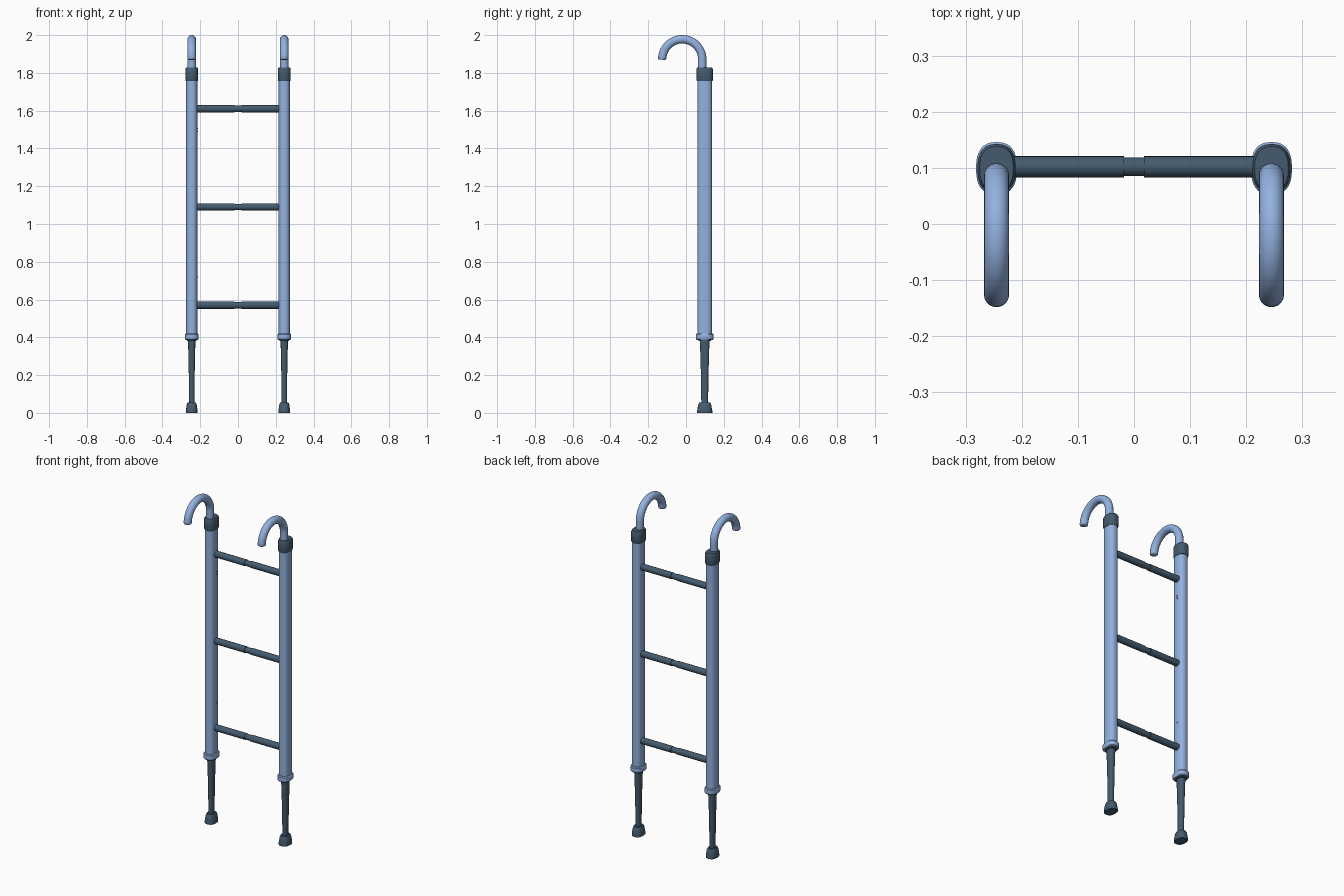
import bpy, bmesh, math
from mathutils import Vector, Matrix

if "Cube" in bpy.data.objects:
    bpy.data.objects.remove(bpy.data.objects["Cube"])

POST_X, POST_Y = 0.245, 0.099


def material(name, rgb):
    m = bpy.data.materials.new(name)
    m.diffuse_color = (*rgb, 1)
    m.use_nodes = True
    m.node_tree.nodes["Principled BSDF"].inputs["Base Color"].default_value = m.diffuse_color
    return m


LIGHT = material("light blue", (0.29, 0.44, 0.74))
DARK = material("dark slate", (0.058, 0.105, 0.155))


def finish(name, bm, mat):
    bmesh.ops.recalc_face_normals(bm, faces=bm.faces)
    me = bpy.data.meshes.new(name)
    bm.to_mesh(me)
    bm.free()
    me.materials.append(mat)
    ob = bpy.data.objects.new(name, me)
    bpy.context.collection.objects.link(ob)
    bpy.ops.object.select_all(action='DESELECT')
    ob.select_set(True)
    bpy.context.view_layer.objects.active = ob
    bpy.ops.object.shade_smooth_by_angle(angle=math.radians(35))
    return ob


def skin(name, rings, mat):
    """Skin a list of point rings and cap both ends."""
    bm = bmesh.new()
    vs = [[bm.verts.new(p) for p in r] for r in rings]
    n = len(vs[0])
    for a, b in zip(vs, vs[1:]):
        for i in range(n):
            j = (i + 1) % n
            bm.faces.new((a[i], a[j], b[j], b[i]))
    bm.faces.new(vs[0])
    bm.faces.new(vs[-1])
    return finish(name, bm, mat)


def oval(x, z, rx, ry, power, n=32):
    """Rounded oval ring around a post axis."""
    ring = []
    for i in range(n):
        t = 2 * math.pi * i / n
        c, s = math.cos(t), math.sin(t)
        ring.append((x + rx * math.copysign(abs(c) ** (2 / power), c),
                     POST_Y + ry * math.copysign(abs(s) ** (2 / power), s), z))
    return ring


def stack(name, x, profile, mat, power=2.5):
    return skin(name, [oval(x, z, rx, ry, power) for z, rx, ry in profile], mat)


def rod(name, y, z, profile, mat, n=20):
    """Round rod along x with (x, radius) profile."""
    return skin(name, [[(x, y + r * math.cos(2 * math.pi * i / n),
                         z + r * math.sin(2 * math.pi * i / n)) for i in range(n)]
                       for x, r in profile], mat)


def hook(name, x):
    """Tube rising from the cap and bending forward over the top."""
    cy, cz, R, n = -0.02, 1.872, 0.106, 18
    path = [(cy + R, 1.80, 0, 0.0225)]
    for k in range(29):
        a = math.radians(178) * k / 28
        path.append((cy + R * math.cos(a), cz + R * math.sin(a), a, 0.0225))
    # rounded tip
    a = math.radians(178)
    y, z = path[-1][:2]
    path.append((y, z - 0.003, a, 0.021))
    path.append((y, z - 0.006, a, 0.016))
    rings = []
    for y, z, a, r in path:
        rings.append([(x + r * math.cos(t), y + r * math.sin(t) * math.cos(a),
                       z + r * math.sin(t) * math.sin(a))
                      for t in (2 * math.pi * i / n for i in range(n))])
    return skin(name, rings, LIGHT)


for side, s in (("left", -1), ("right", 1)):
    x = s * POST_X
    # foot with flared sole
    stack(side + "_foot", x, [(0, .031, .040), (.012, .031, .040), (.046, .026, .034),
                              (.055, .022, .029)], DARK)
    # tapered lower leg
    stack(side + "_leg", x, [(.05, .014, .018), (.20, .0155, .020), (.34, .0185, .024),
                             (.38, .020, .026), (.381, .026, .034), (.395, .026, .034)], DARK)
    # collar under the post
    stack(side + "_collar", x, [(.386, .033, .043), (.391, .0365, .047), (.415, .0365, .047),
                                (.42, .033, .043)], LIGHT)
    # main post
    stack(side + "_post", x, [(.40, .030, .0385), (1.78, .030, .0385)], LIGHT)
    # cap on the post
    stack(side + "_cap", x, [(1.757, .032, .041), (1.763, .034, .0435), (1.82, .034, .0435),
                             (1.829, .030, .039)], DARK)
    hook(side + "_hook", x)

# rungs with a narrow waist
for i, z in enumerate((0.57, 1.09, 1.61)):
    h = 0.225
    rod(f"rung_{i + 1}", 0.102, z, [(-h, .019), (-.018, .019), (-.0175, .0165), (.0175, .0165),
                                    (.018, .019), (h, .019)], DARK)

# tiny pins on the inner side of the left post
for i, z in enumerate((0.72, 1.49, 1.505)):
    rod(f"pin_{i + 1}", 0.104, z, [(-.222, .003), (-.212, .003)], DARK, n=8)
